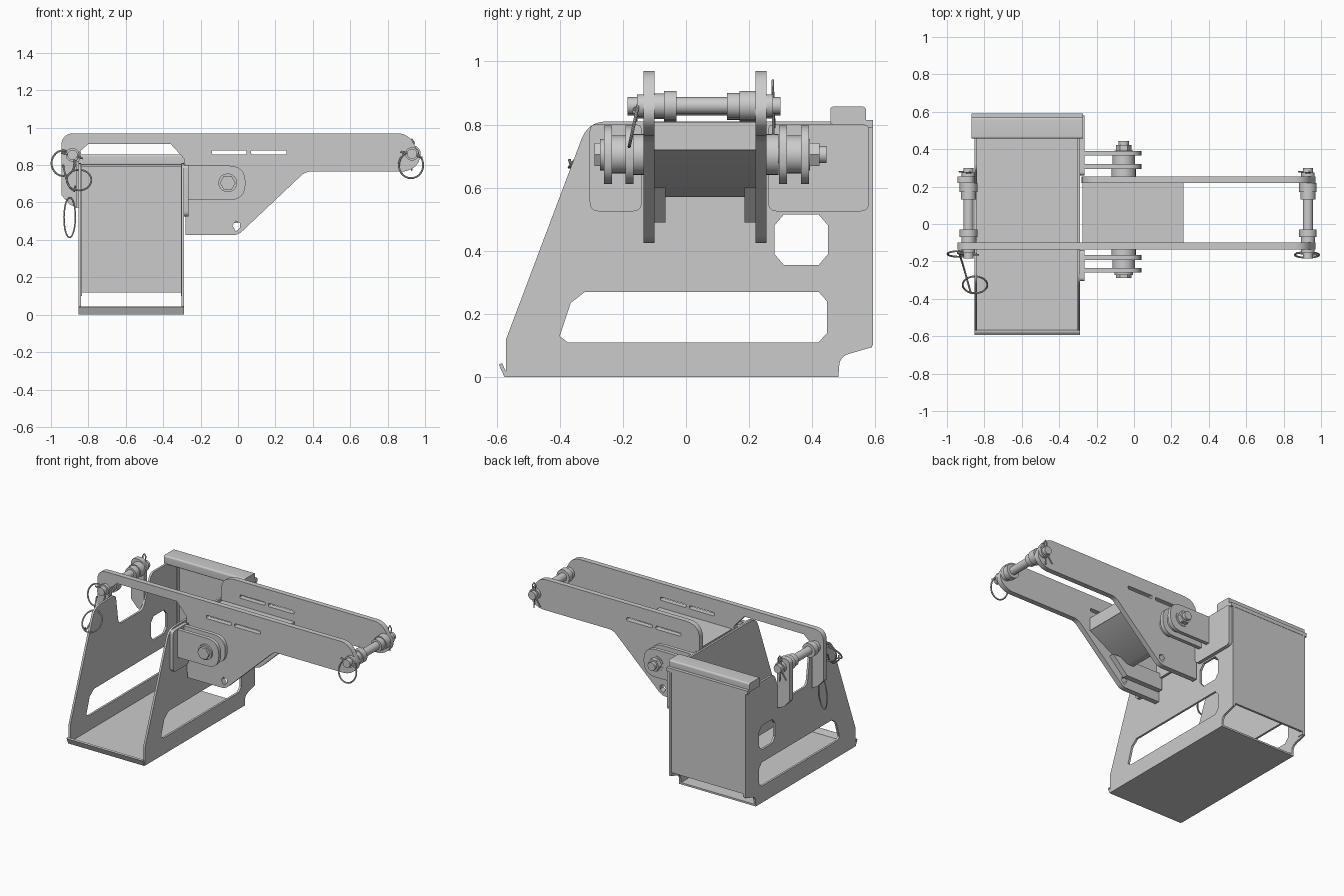
import bpy, bmesh, math
from mathutils import Vector, Matrix

if "Cube" in bpy.data.objects:
    bpy.data.objects.remove(bpy.data.objects["Cube"])

COL = bpy.context.scene.collection
PLANES = {'XZ': Matrix(((1, 0, 0), (0, 0, -1), (0, 1, 0))),
          'YZ': Matrix(((0, 0, 1), (1, 0, 0), (0, 1, 0)))}


def rounded(pts):
    """Outline points (u, v) or (u, v, radius) -> list of 2D points."""
    out = []
    for i, p in enumerate(pts):
        c = Vector(p[:2])
        if len(p) < 3:
            out.append(c)
            continue
        a = (Vector(pts[i - 1][:2]) - c).normalized()
        b = (Vector(pts[(i + 1) % len(pts)][:2]) - c).normalized()
        s, e = c + a * p[2], c + b * p[2]
        for k in range(7):
            t = k / 6
            out.append(s * (1 - t) ** 2 + c * 2 * t * (1 - t) + e * t * t)
    return out


def finish(name, cu, matrix=None):
    tmp = bpy.data.objects.new(name + "_tmp", cu)
    COL.objects.link(tmp)
    dg = bpy.context.evaluated_depsgraph_get()
    me = bpy.data.meshes.new_from_object(tmp.evaluated_get(dg))
    bpy.data.objects.remove(tmp)
    if matrix:
        me.transform(matrix)
    bm = bmesh.new()
    bm.from_mesh(me)
    bmesh.ops.remove_doubles(bm, verts=bm.verts, dist=1e-5)
    bmesh.ops.recalc_face_normals(bm, faces=bm.faces)
    bm.to_mesh(me)
    bm.free()
    ob = bpy.data.objects.new(name, me)
    COL.objects.link(ob)
    return ob


def plate(name, plane, lo, hi, outline, holes=()):
    """Outline with holes, extruded along the plane's normal from lo to hi."""
    cu = bpy.data.curves.new(name, 'CURVE')
    cu.dimensions, cu.fill_mode = '2D', 'BOTH'
    cu.extrude = (hi - lo) / 2
    for loop in [outline, *holes]:
        pts = rounded(loop)
        s = cu.splines.new('POLY')
        s.points.add(len(pts) - 1)
        for sp, p in zip(s.points, pts):
            sp.co = (p.x, p.y, 0, 1)
        s.use_cyclic_u = True
    mid = (lo + hi) / 2
    off = (0, mid, 0) if plane == 'XZ' else (mid, 0, 0)
    return finish(name, cu, Matrix.Translation(off) @ PLANES[plane].to_4x4())


def wire(name, pts, r=0.005, closed=False):
    cu = bpy.data.curves.new(name, 'CURVE')
    cu.dimensions, cu.bevel_depth, cu.bevel_resolution = '3D', r, 2
    cu.use_fill_caps = True
    s = cu.splines.new('POLY')
    s.points.add(len(pts) - 1)
    for sp, p in zip(s.points, pts):
        sp.co = (*p, 1)
    s.use_cyclic_u = closed
    return finish(name, cu)


def ring(name, c, u, v, r=0.005):
    c, u, v = Vector(c), Vector(u), Vector(v)
    wire(name, [c + u * math.cos(a) + v * math.sin(a)
                for a in (math.tau * k / 28 for k in range(28))], r, True)


def cyl(name, x, z, y0, y1, r, sides=24):
    """Cylinder lying along y."""
    plate(name, 'XZ', y0, y1, [(x + r * math.cos(math.tau * k / sides),
                                z + r * math.sin(math.tau * k / sides)) for k in range(sides)])


def box(name, x, y, z):
    plate(name, 'XZ', *y, [(x[0], z[0]), (x[1], z[0]), (x[1], z[1]), (x[0], z[1])])


# Carrier side plates
slot = [(-.40, .13), (-.375, .11), (.42, .11), (.447, .14), (.447, .24), (.42, .27),
        (-.32, .27), (-.365, .235)]
octagon = [(.31, .355), (.42, .355), (.45, .39), (.45, .48), (.42, .515), (.31, .515),
           (.28, .48), (.28, .39)]
low = [(-.57, 0), (.483, 0), (.487, .065, .03), (.59, .095), (.59, .81)]
front_edge = [(-.31, .81, .06), (-.57, .12)]
notch = [(.29, .81, .03), (.20, .60, .04), (-.06, .60, .04), (-.09, .81, .03)]
plate("right_side_plate", 'YZ', -.302, -.288, low + front_edge, [slot, octagon])
plate("left_side_plate", 'YZ', -.854, -.84, low + notch + front_edge, [slot, octagon])

# Carrier floor with front lip, back wall and top rail
plate("floor_plate", 'YZ', -.852, -.29,
      [(-.575, 0), (.483, 0), (.483, .012), (-.568, .012), (-.583, .045), (-.593, .04)])
box("back_wall", (-.85, -.29), (.575, .59), (.12, .80))
for x in (-.85, -.305):
    box("back_wall_flange", (x, x + .015), (.55, .592), (.10, .81))
plate("top_rail", 'YZ', -.868, -.272,
      [(.457, .80, .01), (.57, .80, .01), (.57, .857, .012), (.457, .857, .012)])
box("top_rail_lip", (-.868, -.272), (.565, .592), (.79, .815))

# Lifting arms: the front one bridges the carrier, the rear one stops beside it
arm_right = [(-.28, .425), (0, .425, .03), (.36, .765, .03), (.92, .765, .05),
             (.985, .83, .05), (.91, .97, .06)]
arm_slot = [(-.14, .855), (.26, .855), (.26, .88), (-.14, .88)]
slot_a = [(-.14, .857, .008), (.045, .857, .008), (.045, .879, .008), (-.14, .879, .008)]
slot_b = [(.07, .857, .008), (.26, .857, .008), (.26, .879, .008), (.07, .879, .008)]
pin_hole = [(-.03, .478), (-.012, .445), (.012, .465), (.012, .49), (-.012, .50)]
bridge = [(-.945, .97, .07), (-.945, .64), (-.90, .59), (-.86, .57), (-.86, .86),
          (-.80, .913), (-.36, .913), (-.285, .83)]
plate("front_arm", 'XZ', -.135, -.10, arm_right + bridge, [slot_a, slot_b, pin_hole])
plate("rear_arm", 'XZ', .22, .255, arm_right + [(-.28, .97, .10)], [slot_a, slot_b, pin_hole])
plate("rear_lug", 'XZ', .22, .255,
      [(-.85, .57), (-.85, .86), (-.86, .915, .03), (-.945, .915, .04), (-.945, .64), (-.90, .59)])

# Cross bracing between the arms
plate("cross_top_plate", 'XZ', -.10, .22,
      [(-.27, .792), (.25, .792), (.25, .72), (.265, .72), (.265, .807), (-.27, .807)])
plate("cross_slope_plate", 'XZ', -.10, .22, [(-.05, .57), (.0, .57), (.26, .72), (.235, .735)])
box("cross_back_plate", (-.275, -.26), (-.10, .22), (.57, .80))
for y in (-.10, .185):
    plate("cross_flange", 'XZ', y, y + .035, [(-.275, .49), (.0, .49), (.11, .60), (.0, .60), (-.275, .60)])

# Hinge mounting pads, bracket ears, washers and bolts on both sides
for tag, ys in (("front", (-.305, -.14)), ("rear", (.26, .58))):
    z0, z1 = .525, .80
    plate(tag + "_hinge_pad", 'YZ', -.288, -.265,
          [(ys[0], z0, .03), (ys[1], z0, .03), (ys[1], z1, .02), (ys[0], z1, .02)])
HX, HZ = -.055, .705
for y in (-.26, -.192, .295, .365):
    plate("hinge_ear", 'XZ', y, y + .025,
          [(-.27, .612), (.04, .612, .09), (.04, .797, .09), (-.27, .797)])
for tag, s, y in (("front", -1, -.135), ("rear", 1, .255)):
    def span(name, a, b, r, n=24):
        lo, hi = sorted((y + s * a, y + s * b))
        cyl(tag + name, HX, HZ, lo, hi, r, n)
    span("_hinge_boss", -.005, .038, .065)
    span("_hinge_spacer", .05, .12, .06)
    span("_hinge_bolt", -.05, .145 if s < 0 else .19, .027)
    span("_bolt_washer", .12, .138, .05)
    span("_bolt_head", .138, .155 if s < 0 else .168, .042, 6)

# Cross pins with collars, plus cotter pins at their rear ends
for tag, x, z in (("left", -.885, .855), ("right", .93, .86)):
    cyl(tag + "_pin", x, z, -.185, .30, .027)
    for a, b, r in ((-.10, -.07, .038), (-.07, -.03, .047), (.13, .17, .04), (.17, .22, .047),
                    (.255, .275, .036), (-.155, -.135, .036)):
        cyl(tag + "_pin_collar", x, z, a, b, r)
    wire(tag + "_cotter", [(x - .05, .28, z - .07), (x, .277, z), (x + .012, .275, z + .06),
                           (x, .275, z + .08), (x - .012, .275, z + .06), (x, .277, z - .09)], .004)
    wire(tag + "_cross_clip", [(x - .06, -.155, z + .01), (x, -.16, z), (x + .055, -.165, z - .02)], .005)

# Pull rings and lanyard
ring("left_ring", (-.935, -.16, .81), (.062, 0, 0), (0, .015, .068))
ring("right_ring", (.925, -.165, .80), (.065, 0, 0), (0, .015, .07))
ring("hanging_ring", (-.85, -.325, .72), (.066, 0, 0), (0, .045, .055))
ring("lanyard_loop", (-.90, -.16, .52), (.03, 0, .02), (-.005, .01, .105), .004)
wire("lanyard", [(-.935, -.155, .80), (-.92, -.20, .73), (-.90, -.27, .68), (-.875, -.36, .66),
                 (-.87, -.37, .69)], .005)

# Smooth shading with sharp edges kept
for ob in COL.objects:
    ob.select_set(ob.type == 'MESH')
    bpy.context.view_layer.objects.active = ob
bpy.ops.object.shade_smooth_by_angle(angle=math.radians(30))
